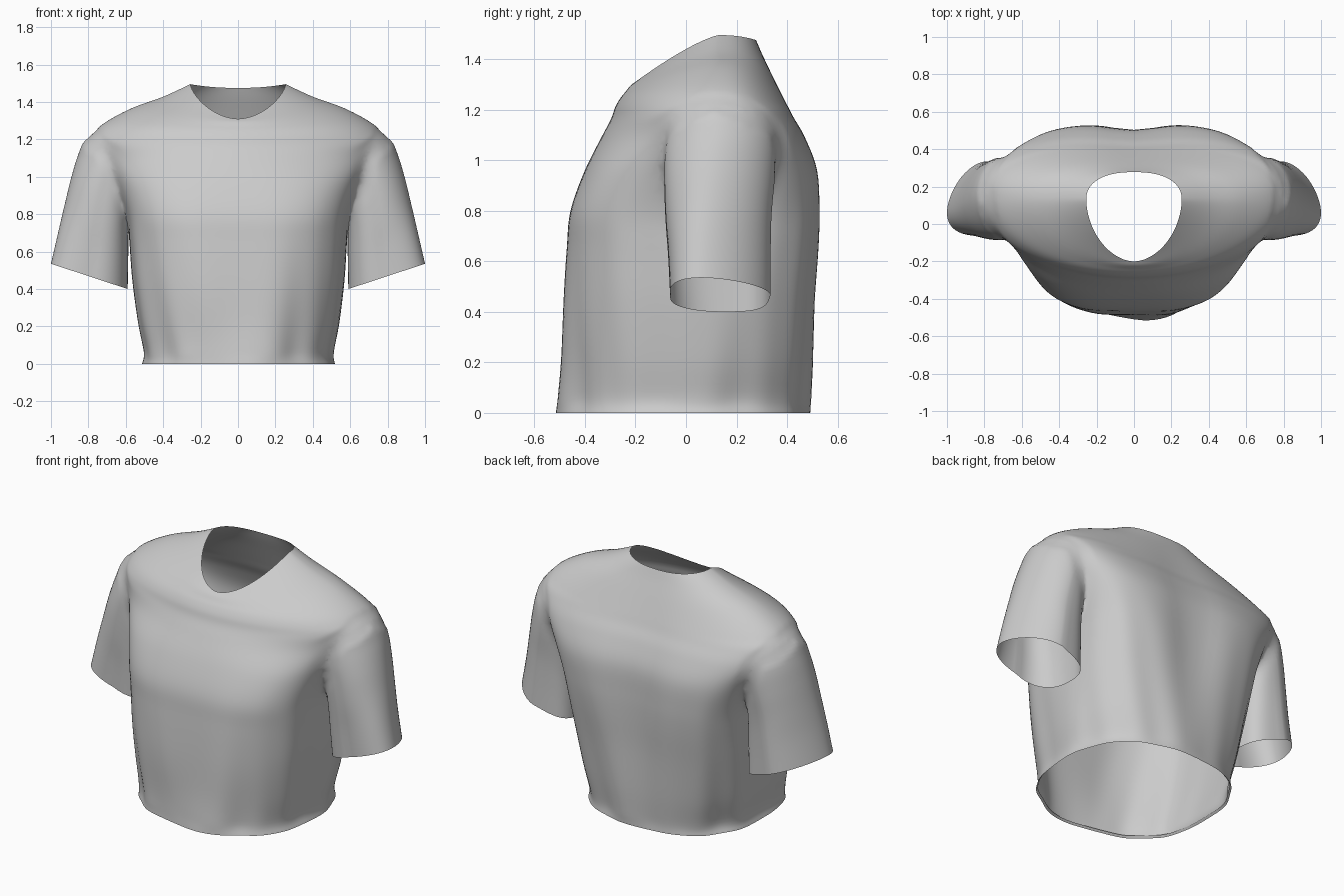
import bpy, bmesh, math
from mathutils import Vector

if "Cube" in bpy.data.objects:
    bpy.data.objects.remove(bpy.data.objects["Cube"])

fabric = bpy.data.materials.new("light grey fabric")
fabric.use_nodes = True
GREY = (0.6, 0.6, 0.6, 1)
fabric.diffuse_color = GREY
fabric.node_tree.nodes["Principled BSDF"].inputs["Base Color"].default_value = GREY


def spline_rows(rows, steps):
    """Smoothly interpolate between rows of section parameters."""
    out = []
    for i in range(len(rows) - 1):
        a, b = rows[max(i - 1, 0)], rows[i]
        c, d = rows[i + 1], rows[min(i + 2, len(rows) - 1)]
        for s in range(steps):
            t = s / steps
            out.append([q + t / 2 * (r - p + t * (2 * p - 5 * q + 4 * r - u
                        + t * (3 * q - p - 3 * r + u))) for p, q, r, u in zip(a, b, c, d)])
    return out + [list(rows[-1])]


def power(v, e):
    return math.copysign(abs(v) ** e, v)


def bump(v, centre, width):
    return math.exp(-((v - centre) / width) ** 2)


def torso_ring(row, count=128):
    side_x, side_y, side_z, front_y, front_z, back_y, back_z, front_e, back_e = row
    ring = []
    for k in range(count):
        a = 2 * math.pi * k / count
        c, s = math.cos(a), math.sin(a)
        end_y, end_z, e, lift = ((back_y, back_z, back_e, 2) if s > 0
                                 else (front_y, front_z, front_e, 1.4))
        x = side_x * power(c, e)
        y = side_y + (end_y - side_y) * abs(s) ** e
        z = side_z + (end_z - side_z) * abs(s) ** lift
        # Soft vertical folds, spine hollow, uneven drape and a swell in the hem
        loose = max(0, 1 - z / 0.95) * min(1, z / 0.1 + 0.5)
        fold = 1 + loose * (0.012 * math.sin(9 * a + 0.6) + 0.008 * math.sin(14 * a + 3 * z)
                            + 0.03 * min(s, 0) * c)
        if s > 0:
            y -= 0.035 * bump(x, 0, 0.17) * bump(z, 0.75, 0.45) * s
        else:
            y += 0.035 * (1 - bump(x, 0.08, 0.16)) * bump(z, 0, 0.25) * -s
        ring.append(Vector((x * fold, y * fold, max(z, 0))))
    return ring


def sleeve_ring(row, side, count=64):
    out_x, out_y, out_z, in_x, in_y, in_z, front, back = row
    outer, inner = Vector((out_x, out_y, out_z)), Vector((in_x, in_y, in_z))
    ring = []
    for k in range(count):
        a = 2 * math.pi * k / count
        # Rounder on the outside, squarer against the body
        e = 1.05 if math.cos(a) > 0 else 0.75
        c, s = power(math.cos(a), e), power(math.sin(a), e)
        p = (outer + inner) / 2 + (outer - inner) / 2 * c
        middle = (front + back) / 2
        p.y = middle + (p.y - middle) * abs(c) + s * (back - front) / 2
        p.x *= side
        ring.append(p)
    return ring


def loft(name, rings):
    """Closed solid through the rings, capped at both ends."""
    bm = bmesh.new()
    loops = [[bm.verts.new(p) for p in ring] for ring in rings]
    for low, high in zip(loops, loops[1:]):
        for i in range(len(low)):
            j = (i + 1) % len(low)
            bm.faces.new((low[i], low[j], high[j], high[i]))
    bm.faces.new(loops[0])
    bm.faces.new(loops[-1])
    bmesh.ops.recalc_face_normals(bm, faces=bm.faces)
    mesh = bpy.data.meshes.new(name)
    bm.to_mesh(mesh)
    bm.free()
    mesh.materials.append(fabric)
    obj = bpy.data.objects.new(name, mesh)
    bpy.context.collection.objects.link(obj)
    return obj


# Torso sections: side x, y, z; front y, z; back y, z; front and back roundness
TORSO = [
    (.515, 0, 0, -.52, 0, .49, 0, .8, .83),
    (.505, 0, .06, -.515, .06, .492, .06, .8, .83),
    (.535, .02, .22, -.50, .22, .505, .22, .78, .78),
    (.565, .04, .45, -.488, .45, .52, .45, .74, .7),
    (.58, .07, .65, -.474, .65, .535, .65, .68, .62),
    (.597, .10, .80, -.458, .80, .537, .80, .64, .56),
    (.655, .12, .96, -.40, .96, .525, .96, .71, .54),
    (.745, .13, 1.09, -.335, 1.09, .475, 1.09, .92, .57),
    (.795, .13, 1.19, -.298, 1.16, .43, 1.17, 1, .67),
    (.765, .13, 1.245, -.28, 1.21, .405, 1.22, 1, .76),
    (.69, .13, 1.303, -.26, 1.245, .38, 1.27, .98, .82),
    (.56, .13, 1.37, -.24, 1.27, .345, 1.34, .98, .86),
    (.40, .13, 1.428, -.22, 1.295, .305, 1.42, 1, .88),
    (.255, .13, 1.495, -.20, 1.31, .28, 1.475, 1.08, .88),
]
# Sleeve sections: outer x, y, z; inner x, y, z; front y; back y
SLEEVE = [
    (1.0, .06, .535, .59, .16, .40, -.06, .335),
    (.962, .07, .70, .587, .15, .55, -.068, .335),
    (.927, .09, .85, .585, .14, .70, -.08, .338),
    (.893, .11, .99, .57, .13, .84, -.085, .35),
    (.857, .13, 1.11, .53, .13, .97, -.085, .36),
    (.818, .13, 1.195, .49, .13, 1.05, -.075, .355),
    (.74, .13, 1.245, .45, .13, 1.09, -.05, .32),
    (.60, .13, 1.25, .40, .13, 1.08, .02, .25),
]

torso_rings = [torso_ring(r) for r in spline_rows(TORSO, 5)]
shirt = loft("shirt", torso_rings)
openings = [torso_rings[0], torso_rings[-1]]
sleeves = []
for side, label in ((1, "left"), (-1, "right")):
    rings = [sleeve_ring(r, side) for r in spline_rows(SLEEVE, 5)]
    openings.append(rings[0])
    sleeve = loft(label + "_sleeve", rings)
    sleeves.append(sleeve)
    join = shirt.modifiers.new(label + " sleeve join", "BOOLEAN")
    join.operation, join.solver, join.object = "UNION", "EXACT", sleeve

# Bake the sewn shirt into one mesh
bpy.context.view_layer.update()
graph = bpy.context.evaluated_depsgraph_get()
sewn = bpy.data.meshes.new_from_object(shirt.evaluated_get(graph))
shirt.modifiers.clear()
shirt.data = sewn
for sleeve in sleeves:
    bpy.data.objects.remove(sleeve)

bm = bmesh.new()
bm.from_mesh(sewn)


def key(p):
    return tuple(round(v, 3) for v in p)


# Open the hem, neck and cuffs
for ring in openings:
    rim = {key(p) for p in ring}
    caps = [f for f in bm.faces if all(key(v.co) in rim for v in f.verts)]
    bmesh.ops.delete(bm, geom=caps, context="FACES")

# Soften the armhole seams
bmesh.ops.remove_doubles(bm, verts=bm.verts, dist=0.002)
seam = {v for e in bm.edges if len(e.link_faces) == 2 and e.calc_face_angle(0) > 0.25
        and e.verts[0].co.z > 0.75 for v in e.verts if abs(v.co.x) > 0.5}
for _ in range(4):
    seam |= {e.other_vert(v) for v in seam for e in v.link_edges}
seam = [v for v in seam if not v.is_boundary]
for _ in range(16):
    bmesh.ops.smooth_vert(bm, verts=seam, factor=0.5,
                          use_axis_x=True, use_axis_y=True, use_axis_z=True)

# Narrow turned-in hem
hem = [e for e in bm.edges if e.is_boundary and max(v.co.z for v in e.verts) < 0.01]
turned = bmesh.ops.extrude_edge_only(bm, edges=hem)["geom"]
for v in turned:
    if isinstance(v, bmesh.types.BMVert):
        v.co = Vector((v.co.x * 0.98, v.co.y * 0.98, 0.012))
bmesh.ops.recalc_face_normals(bm, faces=bm.faces)
bm.to_mesh(sewn)
bm.free()

bpy.ops.object.select_all(action="DESELECT")
shirt.select_set(True)
bpy.context.view_layer.objects.active = shirt
bpy.ops.object.shade_smooth_by_angle(angle=math.radians(60))
